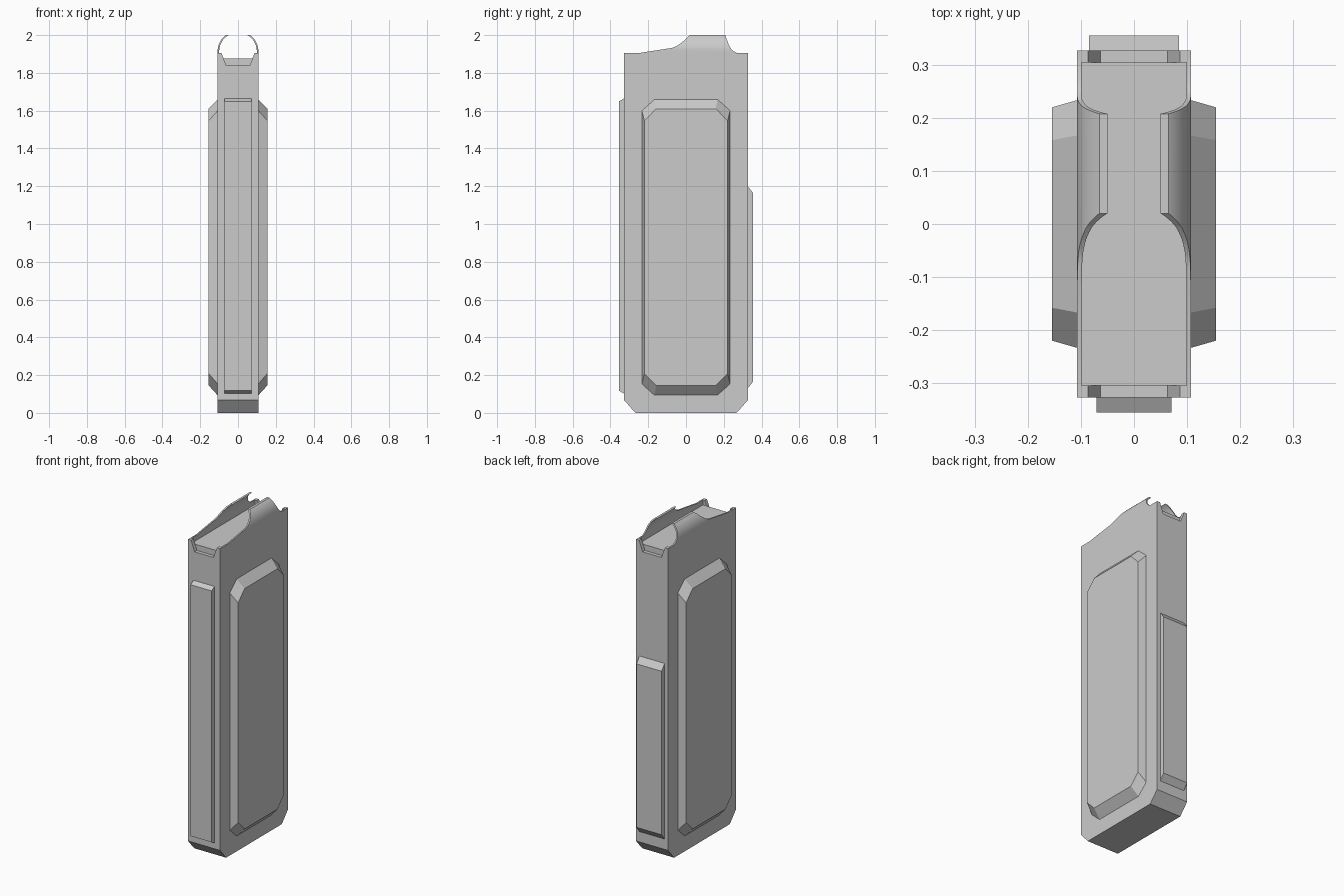
import bpy, bmesh, math

if "Cube" in bpy.data.objects:
    bpy.data.objects.remove(bpy.data.objects["Cube"])

steel = bpy.data.materials.new("grey_steel")
steel.use_nodes = True
GREY = (0.6, 0.6, 0.6, 1)
steel.diffuse_color = GREY
steel.node_tree.nodes["Principled BSDF"].inputs["Base Color"].default_value = GREY


def loft(name, first, second):
    """Closed solid between two matching rings of 3D points."""
    bm = bmesh.new()
    a = [bm.verts.new(p) for p in first]
    b = [bm.verts.new(p) for p in second]
    n = len(a)
    bm.faces.new(a)
    bm.faces.new(b[::-1])
    for i in range(n):
        bm.faces.new((a[i], b[i], b[(i + 1) % n], a[(i + 1) % n]))
    bmesh.ops.recalc_face_normals(bm, faces=bm.faces)
    mesh = bpy.data.meshes.new(name)
    bm.to_mesh(mesh)
    bm.free()
    obj = bpy.data.objects.new(name, mesh)
    bpy.context.collection.objects.link(obj)
    mesh.materials.append(steel)
    return obj


def prism_x(name, yz, x0, x1):
    return loft(name, [(x0, y, z) for y, z in yz], [(x1, y, z) for y, z in yz])


def prism_y(name, xz, y0, y1):
    return loft(name, [(x, y0, z) for x, z in xz], [(x, y1, z) for x, z in xz])


def arch(radius, base, centre=1.914, steps=40):
    """Straight-sided outline with a round top."""
    arc = [(radius * math.cos(math.pi * i / steps),
            centre + radius * math.sin(math.pi * i / steps)) for i in range(steps + 1)]
    return [(-radius, base), (radius, base)] + arc


def combine(target, tool, operation):
    mod = target.modifiers.new("cut", "BOOLEAN")
    mod.operation = operation
    mod.solver = "EXACT"
    mod.object = tool
    bpy.context.view_layer.objects.active = target
    bpy.ops.object.modifier_apply(modifier=mod.name)
    bpy.data.objects.remove(tool)


# Magazine body: side outline with raised feed lips, trimmed to a round-topped section
W, D = 0.108, 0.327
outline = [(-0.268, 0), (0.268, 0), (D, 0.067), (D, 1.905), (0.271, 1.905),
           (0.25, 1.916), (0.234, 1.934), (0.222, 1.96), (0.208, 2.0),
           (0.02, 2.0), (-0.005, 1.975), (-0.03, 1.955), (-0.052, 1.941),
           (-0.075, 1.932), (-0.25, 1.905), (-D, 1.905), (-D, 0.067)]
body = prism_x("magazine_body", outline, -0.2, 0.2)
combine(body, prism_y("section", arch(W, -0.1), -0.5, 0.5), "INTERSECT")

# Notches in the front and back walls
notch = [(-0.063, 1.84), (0.063, 1.84), (0.087, 1.905), (0.087, 1.95), (-0.087, 1.95), (-0.087, 1.905)]
for side in (-1, 1):
    combine(body, prism_y("notch", notch, side * 0.305, side * 0.4), "DIFFERENCE")

# Open top: the cavity floor is the follower, its round roof leaves curled lips
combine(body, prism_y("cavity", arch(0.0995, 1.875), -0.305, 0.305), "DIFFERENCE")
body.select_set(True)
bpy.context.view_layer.objects.active = body
bpy.ops.object.shade_smooth_by_angle(angle=math.radians(30))


# Raised side panels with chamfered corners and sloped rims
def octagon(x, y, cut_y, low, high, cut_z):
    return [(x, -y, low + cut_z), (x, -cut_y, low), (x, cut_y, low), (x, y, low + cut_z),
            (x, y, high - cut_z), (x, cut_y, high), (x, -cut_y, high), (x, -y, high - cut_z)]


for name, side in (("left", 1), ("right", -1)):
    loft(name + "_side_panel",
         octagon(side * (W - 0.005), 0.235, 0.168, 0.088, 1.665, 0.06),
         octagon(side * 0.155, 0.22, 0.158, 0.145, 1.61, 0.063))


# Spine plates on the front and back, bevelled at top and bottom
def spine(name, side, half, low, high, bevel):
    inner, outer = side * (D - 0.005), side * 0.356
    prism_x(name, [(inner, low), (side * D, low), (outer, low + bevel),
                   (outer, high - bevel), (side * D, high), (inner, high)], -half, half)


spine("front_spine", -1, 0.071, 0.102, 1.665, 0.016)
spine("back_spine", 1, 0.085, 0.13, 1.2, 0.037)
